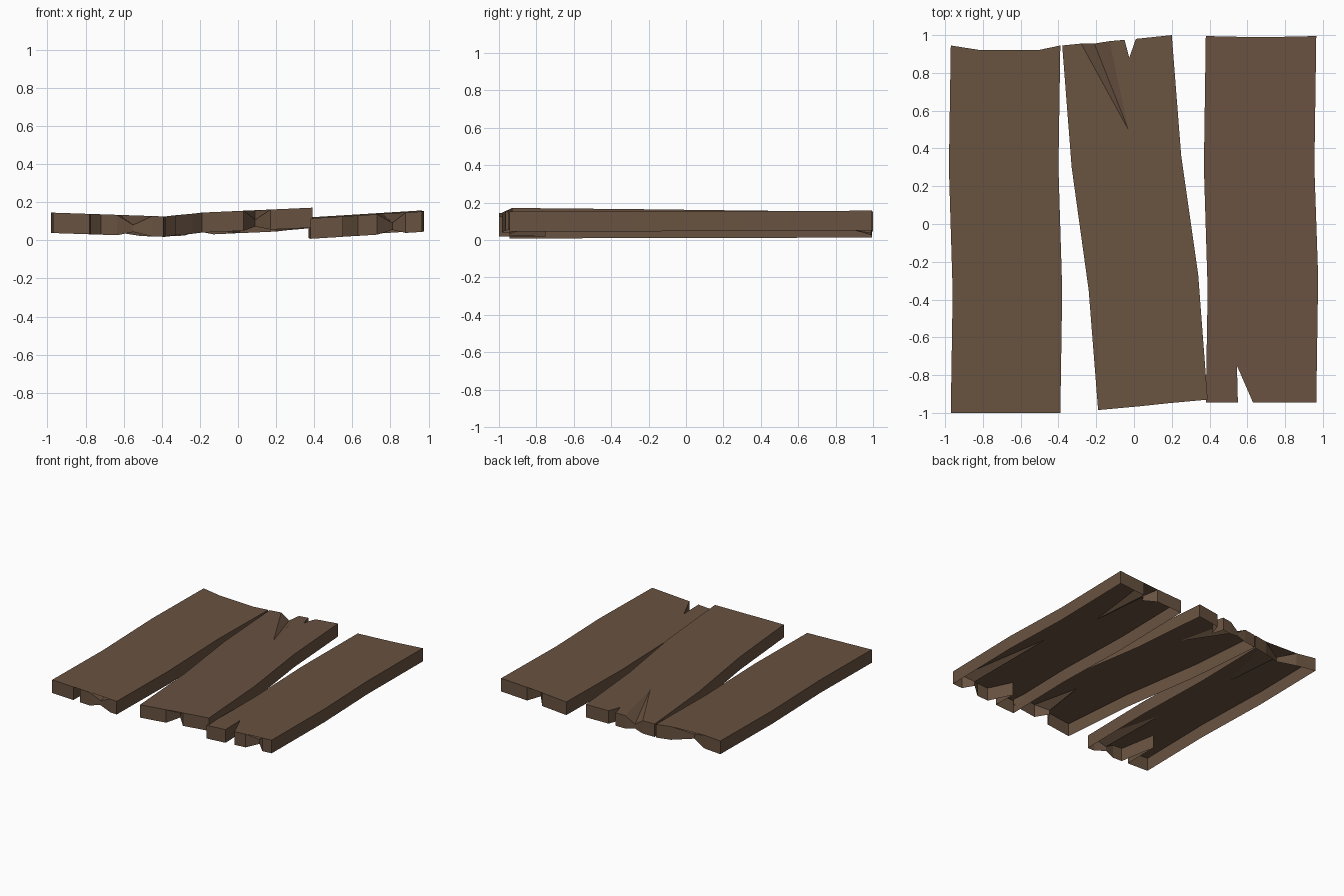
import bpy, bmesh

if "Cube" in bpy.data.objects:
    bpy.data.objects.remove(bpy.data.objects["Cube"])

wood = bpy.data.materials.new("dark_wood")
wood.diffuse_color = (0.14, 0.085, 0.052, 1)
wood.use_nodes = True
wood.node_tree.nodes["Principled BSDF"].inputs["Base Color"].default_value = wood.diffuse_color


def plank(name, outline, height, thick):
    """Open-bottomed board. Outline entries are (x, y), or (x, y, tip_x, tip_y)
    for a pinched end crack that fades out at the tip on the top surface."""
    a, b, c = height
    top_z = lambda x, y: a + b * x + c * y
    bm = bmesh.new()
    rim, foot, surface, cracks = [], [], [], []
    for i, p in enumerate(outline):
        x, y = p[:2]
        z = top_z(x, y)
        pinched = len(p) == 4
        rim.append(bm.verts.new((x, y, z - (0.05 if pinched else 0))))
        foot.append(bm.verts.new((x, y, z - thick + (0.02 if pinched else 0))))
        if pinched:
            tip = bm.verts.new((p[2], p[3], top_z(p[2], p[3])))
            surface.append(tip)
            cracks.append((i, tip))
        else:
            surface.append(rim[-1])
    n = len(outline)
    # top surface, crack flanks, side walls
    bm.faces.new(surface)
    for i, tip in cracks:
        bm.faces.new((tip, rim[i - 1], rim[i]))
        bm.faces.new((tip, rim[i], rim[(i + 1) % n]))
    for i in range(n):
        j = (i + 1) % n
        bm.faces.new((rim[j], rim[i], foot[i], foot[j]))
    bmesh.ops.triangulate(bm, faces=[f for f in bm.faces if len(f.verts) > 4])
    mesh = bpy.data.meshes.new(name)
    bm.to_mesh(mesh)
    bm.free()
    mesh.materials.append(wood)
    bpy.context.collection.objects.link(bpy.data.objects.new(name, mesh))


# outlines run counter-clockwise from the front left corner
plank("left_plank", [
    (-.97, -1), (-.78, -1), (-.775, -.70), (-.72, -1),
    (-.635, -1), (-.55, -.98, -.62, -.44), (-.45, -1), (-.39, -1),
    (-.38, -.35), (-.40, .30), (-.39, .945),
    (-.51, .92), (-.67, .85, -.685, .30), (-.81, .92),
    (-.97, .945), (-.98, .30), (-.96, -.36)], (.112, -.034, 0), .107)

plank("middle_plank", [
    (-.19, -.985), (.03, -.965), (.09, -.87, .09, -.56), (.17, -.95),
    (.39, -.93), (.34, -.27), (.25, .36), (.20, 1), (.01, .98),
    (-.025, .88), (-.05, .975),
    (-.13, .968), (-.21, .955, -.03, .50), (-.28, .955),
    (-.38, .945), (-.33, .30), (-.24, -.35)], (.148, .045, -.006), .105)

plank("right_plank", [
    (.38, -.945), (.55, -.945), (.545, -.75), (.63, -.945),
    (.73, -.945), (.81, -.88, .755, -.13), (.88, -.945), (.965, -.945),
    (.975, -.28), (.955, .30), (.965, .995),
    (.735, .99), (.675, .90, .66, .35), (.60, .99),
    (.38, .995), (.37, .30), (.39, -.35)], (.094, .062, .003), .107)
